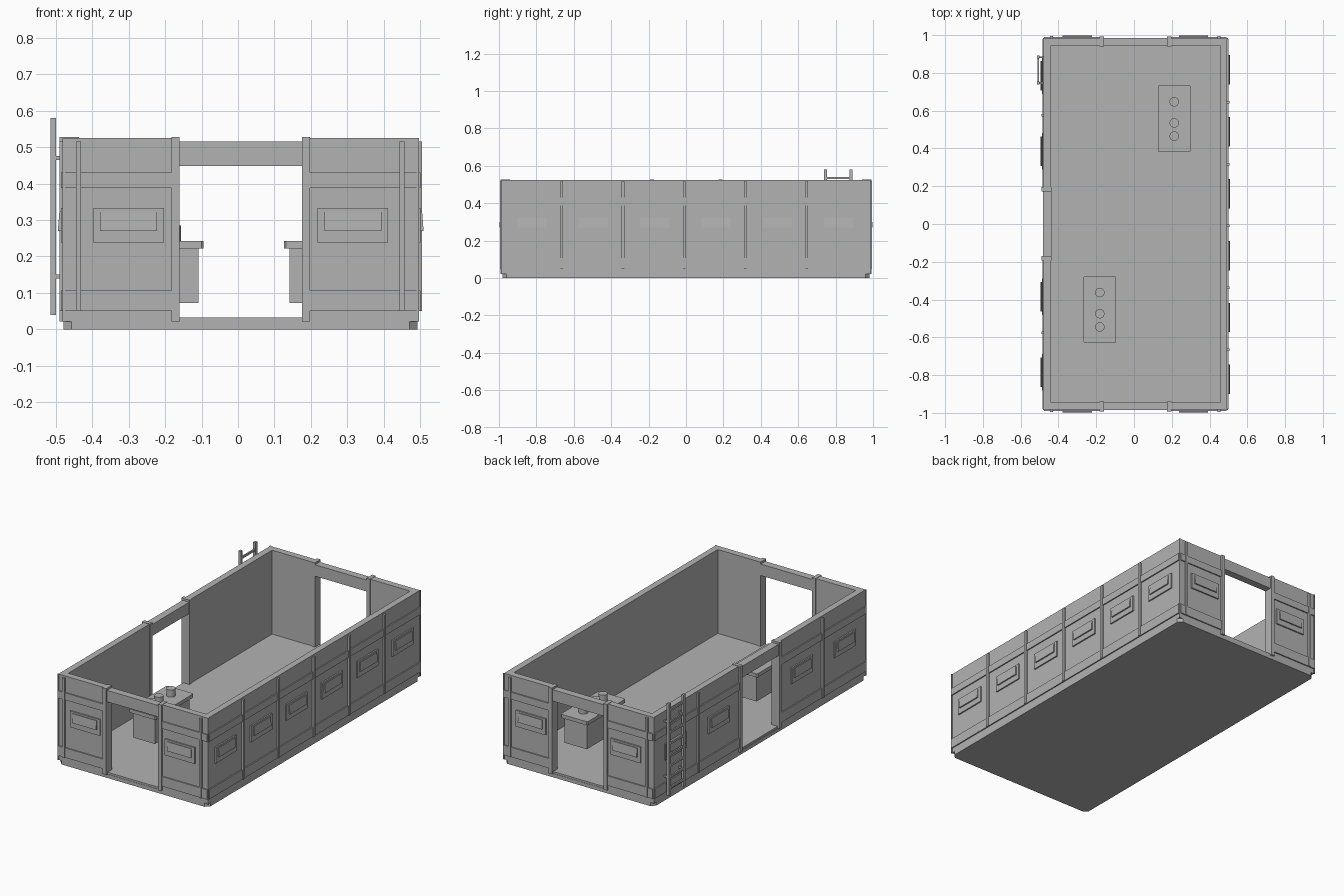
import bpy, bmesh
from mathutils import Matrix, Vector

cube = bpy.data.objects.get("Cube")
if cube:
    bpy.data.objects.remove(cube, do_unlink=True)

grey = bpy.data.materials.new("plain grey")
grey.use_nodes = True
tone = (0.45, 0.45, 0.45, 1)
grey.diffuse_color = tone
grey.node_tree.nodes["Principled BSDF"].inputs["Base Color"].default_value = tone


def finish(name, bm):
    mesh = bpy.data.meshes.new(name)
    bm.to_mesh(mesh)
    bm.free()
    mesh.materials.append(grey)
    obj = bpy.data.objects.new(name, mesh)
    bpy.context.collection.objects.link(obj)
    return obj


def add_box(bm, xs, ys, zs):
    size = [abs(b - a) for a, b in (xs, ys, zs)]
    mid = [(a + b) / 2 for a, b in (xs, ys, zs)]
    return bmesh.ops.create_cube(bm, size=1, matrix=Matrix.Translation(mid) @ Matrix.Diagonal((*size, 1)))


def add_cylinder(bm, centre, radius, height, segments=16):
    bmesh.ops.create_cone(bm, cap_ends=True, segments=segments, radius1=radius, radius2=radius,
                          depth=height, matrix=Matrix.Translation(Vector(centre) + Vector((0, 0, height / 2))))


# Shared dimensions
X0, X1, Y = -0.478, 0.493, 0.982
TOP, FLOOR, BASE, THICK = 0.525, 0.033, 0.022, 0.038
DOOR_X = (-0.165, 0.18)
DOOR_Y = (-0.175, 0.178)

# Floor slab with clipped corners below the walls
bm = bmesh.new()
add_box(bm, (X0, X1), (-Y, Y), (0, BASE))
upright = [e for e in bm.edges if abs(e.verts[0].co.z - e.verts[1].co.z) > 0.01]
bmesh.ops.bevel(bm, geom=upright, offset=0.022, segments=1, affect='EDGES')
add_box(bm, (X0 + 0.002, X1 - 0.002), (-Y + 0.002, Y - 0.002), (BASE, FLOOR))
finish("floor_slab", bm)


def build_side(side, axis, face, sign, ends, door, ribs, windows):
    """Build one wall; boxes are given along the wall, outward from its face, and up."""
    def add(bm, along, out, up):
        depth = tuple(face + sign * d for d in out)
        if axis == 'x':
            return add_box(bm, depth, along, up)
        return add_box(bm, along, depth, up)

    spans = [(ends[0], door[0]), (door[1], ends[1])] if door else [ends]

    # Wall panels
    bm = bmesh.new()
    for span in spans:
        add(bm, span, (-THICK, 0), (BASE, TOP))
    finish(side + "_wall", bm)

    # Horizontal trim bands
    bm = bmesh.new()
    for span in spans:
        for up in ((0.05, 0.107), (0.388, 0.43)):
            add(bm, (span[0] + 0.002, span[1] - 0.002), (-0.004, 0.007), up)
    finish(side + "_trim_bands", bm)

    # Vertical ribs
    bm = bmesh.new()
    for u in ribs:
        add(bm, (u - 0.007, u + 0.007), (-0.004, 0.012), (0.05, 0.515))
    finish(side + "_ribs", bm)

    # Window shutters: a flat plate with a raised, sloping hood
    bm = bmesh.new()
    for u in windows:
        add(bm, (u - 0.097, u + 0.097), (-0.004, 0.008), (0.238, 0.333))
        hood = add(bm, (u - 0.078, u + 0.078), (0, 0.016), (0.27, 0.323))
        for v in hood["verts"]:
            k = 0 if axis == 'x' else 1
            if (v.co[k] - face) * sign > 0.01 and v.co.z > 0.3:
                v.co[k] -= sign * 0.004
    finish(side + "_shutters", bm)

    # Doorway posts and lintel
    if door:
        bm = bmesh.new()
        for u, way in zip(door, (-1, 1)):
            add(bm, (u - way * 0.005, u + way * 0.018), (-THICK - 0.004, 0.011), (BASE, TOP + 0.002))
        finish(side + "_door_posts", bm)
        bm = bmesh.new()
        add(bm, door, (-THICK - 0.002, 0.003), (0.448, 0.515))
        finish(side + "_door_lintel", bm)


side_span = (-Y + THICK, Y - THICK)
for side, sign in (("front", -1), ("back", 1)):
    build_side(side, 'y', sign * Y, sign, (X0, X1), DOOR_X, (-0.437, 0.45), (-0.3, 0.315))
build_side("left", 'x', X1, 1, (-Y, Y), None,
           (-0.665, -0.337, -0.01, 0.317, 0.645), [-0.823 + 0.328 * i for i in range(6)])
build_side("right", 'x', X0, -1, (-Y, Y), DOOR_Y,
           (-0.575, 0.575), (-0.785, -0.385, 0.385, 0.785))

# Slim corner posts
bm = bmesh.new()
for x in (X0, X1):
    for y in (-Y, Y):
        add_box(bm, (x - 0.004, x + 0.004), (y - 0.004, y + 0.004), (BASE, TOP))
finish("corner_posts", bm)

# Ladder
bm = bmesh.new()
for y in (0.747, 0.883):
    add_box(bm, (-0.514, -0.499), (y - 0.008, y + 0.008), (0.04, 0.58))
for i in range(8):
    z = 0.08 + i * 0.065
    add_box(bm, (-0.511, -0.502), (0.747, 0.883), (z - 0.006, z + 0.006))
for y in (0.747, 0.883):
    for z in (0.145, 0.47):
        add_box(bm, (-0.502, X0), (y - 0.005, y + 0.005), (z - 0.005, z + 0.005))
finish("ladder", bm)

# Two counters with canisters on top
for name, x, y, way in (("front", -0.181, -0.453, 1), ("back", 0.213, 0.557, 1)):
    bm = bmesh.new()
    add_box(bm, (x - 0.072, x + 0.072), (y - 0.16, y + 0.16), (0.072, 0.222))
    finish(name + "_counter_cabinet", bm)
    bm = bmesh.new()
    add_box(bm, (x - 0.087, x + 0.087), (y - 0.177, y + 0.177), (0.222, 0.243))
    edges = [e for e in bm.edges if abs(e.verts[0].co.z - e.verts[1].co.z) > 0.01]
    bmesh.ops.bevel(bm, geom=edges, offset=0.006, segments=1, affect='EDGES')
    finish(name + "_counter_top", bm)
    bm = bmesh.new()
    for dy in (-0.092, -0.022, 0.09):
        add_cylinder(bm, (x, y + dy, 0.243), 0.025, 0.042)
    canisters = finish(name + "_canisters", bm)
    bpy.context.view_layer.objects.active = canisters
    canisters.select_set(True)
    bpy.ops.object.shade_smooth_by_angle()
    canisters.select_set(False)
